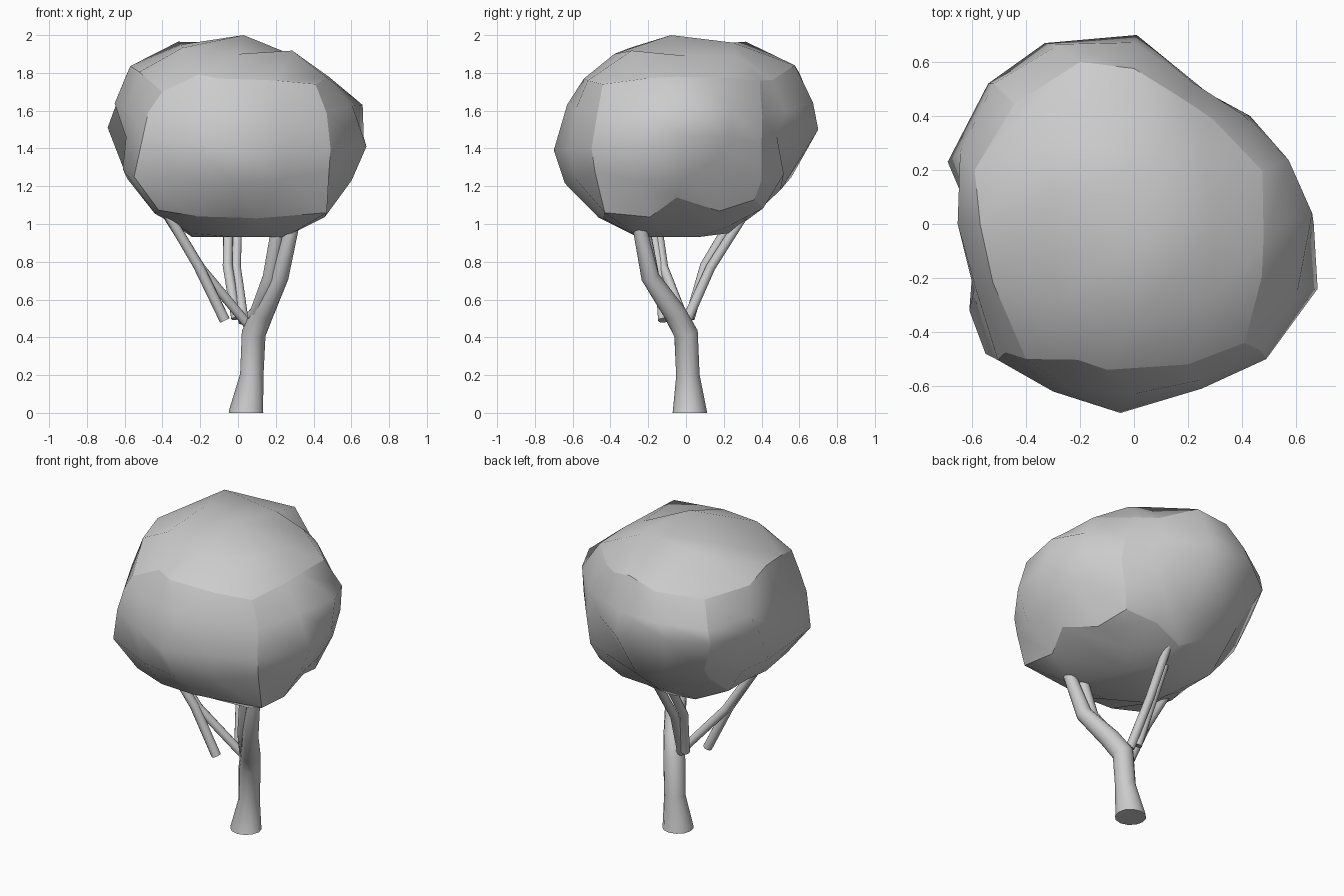
import bpy, bmesh, math
from mathutils import Vector


def limb(name, points):
    # tapered tube through (x, y, z, radius)
    cu = bpy.data.curves.new(name, 'CURVE')
    cu.dimensions = '3D'
    cu.bevel_depth = 1.0
    cu.bevel_resolution = 4
    cu.use_fill_caps = True
    sp = cu.splines.new('POLY')
    sp.points.add(len(points) - 1)
    for p, (x, y, z, r) in zip(sp.points, points):
        p.co = (x, y, z, 1)
        p.radius = r
    ob = bpy.data.objects.new(name, cu)
    bpy.context.collection.objects.link(ob)
    bpy.ops.object.select_all(action='DESELECT')
    bpy.context.view_layer.objects.active = ob
    ob.select_set(True)
    bpy.ops.object.convert(target='MESH')
    bpy.ops.object.shade_smooth_by_angle(angle=math.radians(50))


def rounded_mass(name, centre, anchors, cuts, low, high):
    # inflated cube whose radius follows anchor points; the six sides meet in creases
    c = Vector(centre)
    dirs = [((Vector(a) - c).normalized(), (Vector(a) - c).length) for a in anchors]
    bm = bmesh.new()
    bmesh.ops.create_cube(bm, size=2)
    bmesh.ops.subdivide_edges(bm, edges=bm.edges[:], cuts=cuts, use_grid_fill=True)
    for e in bm.edges:
        mid = (e.verts[0].co + e.verts[1].co) / 2
        e.smooth = sum(abs(k) > 0.999 for k in mid) < 2
    for f in bm.faces:
        f.smooth = True
    for v in bm.verts:
        d = Vector([math.tan(k * math.pi / 4) for k in v.co])
        d.z *= 0.66 if d.z > 0 else 0.92
        d.normalize()
        ws = [(1 / (1 - d.dot(a) + 0.006) ** 2, r) for a, r in dirs]
        v.co = c + d * (sum(w * r for w, r in ws) / sum(w for w, r in ws))
        v.co.z = min(high, max(low, v.co.z))
    # pull the nearest grid point onto each anchor
    free = set(bm.verts)
    for a in anchors:
        p = Vector(a)
        v = min(free, key=lambda q: (q.co - p).length)
        if (v.co - p).length < 0.13:
            v.co = p
            free.discard(v)
    me = bpy.data.meshes.new(name)
    bm.to_mesh(me)
    bm.free()
    ob = bpy.data.objects.new(name, me)
    bpy.context.collection.objects.link(ob)


# trunk leaning into the thick front right bough
limb("trunk", [(0.043, 0.02, 0, 0.092), (0.043, 0.02, 0.01, 0.09), (0.073, 0.01, 0.2, 0.062),
               (0.083, 0.0, 0.42, 0.064), (0.13, -0.06, 0.53, 0.06),
               (0.22, -0.19, 0.72, 0.048), (0.29, -0.25, 1.0, 0.036),
               (0.3, -0.26, 1.1, 0.03)])

# branches
limb("right_branch", [(0.07, -0.03, 0.51, 0.03), (0.1, -0.06, 0.53, 0.04),
                      (0.17, -0.18, 0.72, 0.04), (0.215, -0.23, 1.0, 0.036)])
limb("left_branch", [(0.05, 0.0, 0.47, 0.025), (-0.2, -0.12, 0.77, 0.026),
                     (-0.42, -0.17, 1.12, 0.025)])
limb("left_branch_outer", [(-0.07, -0.12, 0.49, 0.028), (-0.21, -0.14, 0.78, 0.028),
                           (-0.4, -0.2, 1.1, 0.026)])
limb("back_branch", [(0.03, 0.0, 0.48, 0.028), (-0.01, 0.13, 0.77, 0.026),
                     (0.0, 0.34, 1.1, 0.025)])
limb("back_branch_inner", [(-0.01, 0.02, 0.5, 0.026), (-0.055, 0.1, 0.78, 0.026),
                           (-0.05, 0.29, 1.1, 0.025)])

# foliage: one lumpy rounded cube
rounded_mass("foliage", (0, 0, 1.46), [
    # widest outline
    (-0.69, 0.23, 1.51), (-0.54, 0.52, 1.52), (-0.33, 0.67, 1.55), (0.01, 0.7, 1.5),
    (0.28, 0.48, 1.47), (0.43, 0.4, 1.42), (0.57, 0.15, 1.33), (0.66, 0.04, 1.63),
    (0.68, -0.24, 1.41), (0.49, -0.5, 1.4), (0.25, -0.61, 1.4), (-0.05, -0.7, 1.39),
    (-0.3, -0.62, 1.45), (-0.55, -0.48, 1.25), (-0.61, -0.32, 1.29), (-0.55, -0.1, 1.4),
    # upper rim and crown
    (0.41, -0.44, 1.74), (0.48, -0.05, 1.78), (0.29, 0.39, 1.76), (-0.18, 0.41, 2.0),
    (-0.4, 0.38, 1.86), (-0.59, 0.2, 1.79), (-0.4, -0.5, 1.7), (-0.1, -0.54, 1.77),
    (0.2, -0.52, 1.76), (0.03, -0.08, 2.0), (-0.3, 0.1, 1.95), (-0.2, 0.6, 1.8),
    (0.1, 0.25, 1.96), (0.0, -0.38, 1.9), (0.3, 0.0, 1.89),
    # underside
    (0.12, 0.06, 0.93), (-0.25, -0.15, 0.95), (-0.4, -0.05, 1.04), (-0.57, -0.25, 1.17),
    (0.47, -0.43, 1.06), (0.1, -0.44, 1.03), (-0.22, -0.46, 1.04), (0.5, -0.05, 1.14),
    (0.4, 0.4, 1.23), (0, 0.5, 1.18), (-0.05, 0.35, 1.04), (-0.42, 0.36, 1.2),
    (-0.44, -0.5, 1.18)], 3, 0.93, 2.0)
